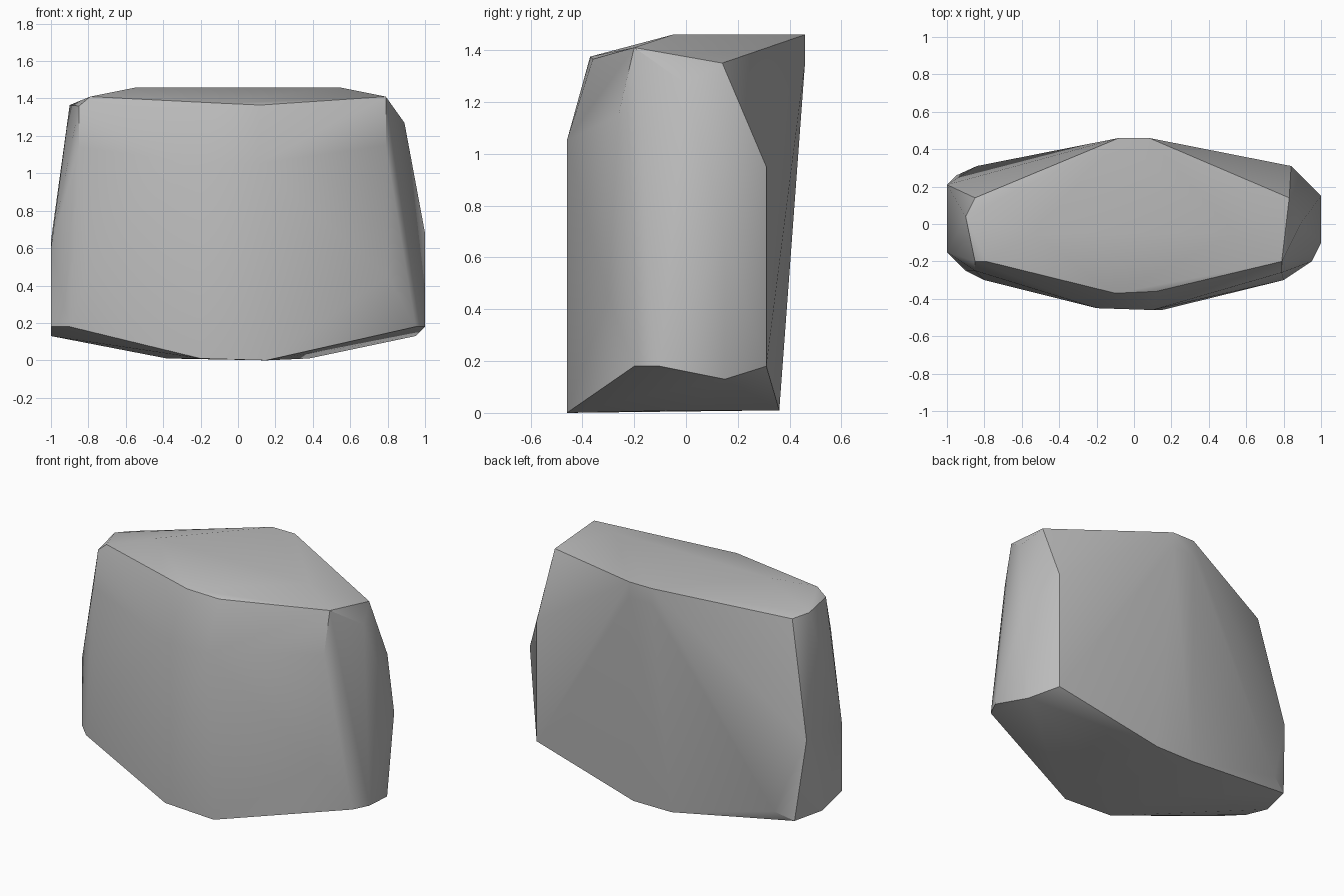
import bpy
import bmesh
import math

default_cube = bpy.data.objects.get("Cube")
if default_cube:
    bpy.data.objects.remove(default_cube, do_unlink=True)


def make_material(name, colour):
    material = bpy.data.materials.new(name)
    material.use_nodes = True
    material.diffuse_color = colour
    shader = next(n for n in material.node_tree.nodes if n.type == "BSDF_PRINCIPLED")
    shader.inputs["Base Color"].default_value = colour
    shader.inputs["Roughness"].default_value = 1
    return material


def mirrored(points):
    """Return the points together with their mirror images across x = 0."""
    return points + [(-x, y, z) for x, y, z in points]


def hull_object(name, corners, material, crease_angle):
    """Wrap the corner points in a tight skin and smooth the gentle edges."""
    mesh = bpy.data.meshes.new(name)
    bm = bmesh.new()
    for corner in corners:
        bm.verts.new(corner)
    hull = bmesh.ops.convex_hull(bm, input=list(bm.verts))
    buried = set(hull["geom_interior"]) | set(hull["geom_unused"])
    bmesh.ops.delete(
        bm,
        geom=[v for v in buried if isinstance(v, bmesh.types.BMVert) and v.is_valid],
        context="VERTS",
    )
    bmesh.ops.recalc_face_normals(bm, faces=list(bm.faces))
    bm.to_mesh(mesh)
    bm.free()
    mesh.materials.append(material)
    obj = bpy.data.objects.new(name, mesh)
    bpy.context.collection.objects.link(obj)
    bpy.ops.object.select_all(action="DESELECT")
    obj.select_set(True)
    bpy.context.view_layer.objects.active = obj
    bpy.ops.object.shade_smooth_by_angle(angle=math.radians(crease_angle))
    return obj


# Flat crown and the back ridge below it
crown = mirrored([(.08, .46, 1.46), (.08, .46, 1.36), (.54, -.05, 1.46)])

# Sloping rim around the crown
rim = mirrored([(.79, -.2, 1.41)]) + [
    (.12, -.36, 1.365), (-.1, -.37, 1.375),
    (.83, .14, 1.35), (-.85, .14, 1.35),
    (-.9, .04, 1.365), (-.85, -.2, 1.36),
]

# Bulging front and back corners
front = mirrored([(.8, -.3, .45)]) + [
    (.1, -.46, 1.05), (-.2, -.45, 1.05),
    (.79, -.26, 1.15), (-.85, -.25, 1.14),
]
back = mirrored([(.84, .31, .18)]) + [(.84, .31, .95)]

# Widest points of the two sides
sides = [
    (.89, 0, 1.27), (1, .15, .68), (1, -.1, .18), (.95, -.2, .18),
    (-1, .21, .64), (-1, -.15, .6), (-1, -.15, .18), (-.9, -.25, .18),
]

# Tapered underside
base = mirrored([(.38, 0, .01)]) + [
    (.15, -.46, 0), (-.2, -.45, .01),
    (.12, .36, .01), (-.15, .36, .01),
    (.95, .15, .13), (-.95, .26, .13), (-1, .05, .13),
]

stone_grey = make_material("stone grey", (.5, .5, .5, 1))
hull_object("boulder", crown + rim + front + back + sides + base, stone_grey, 30)
